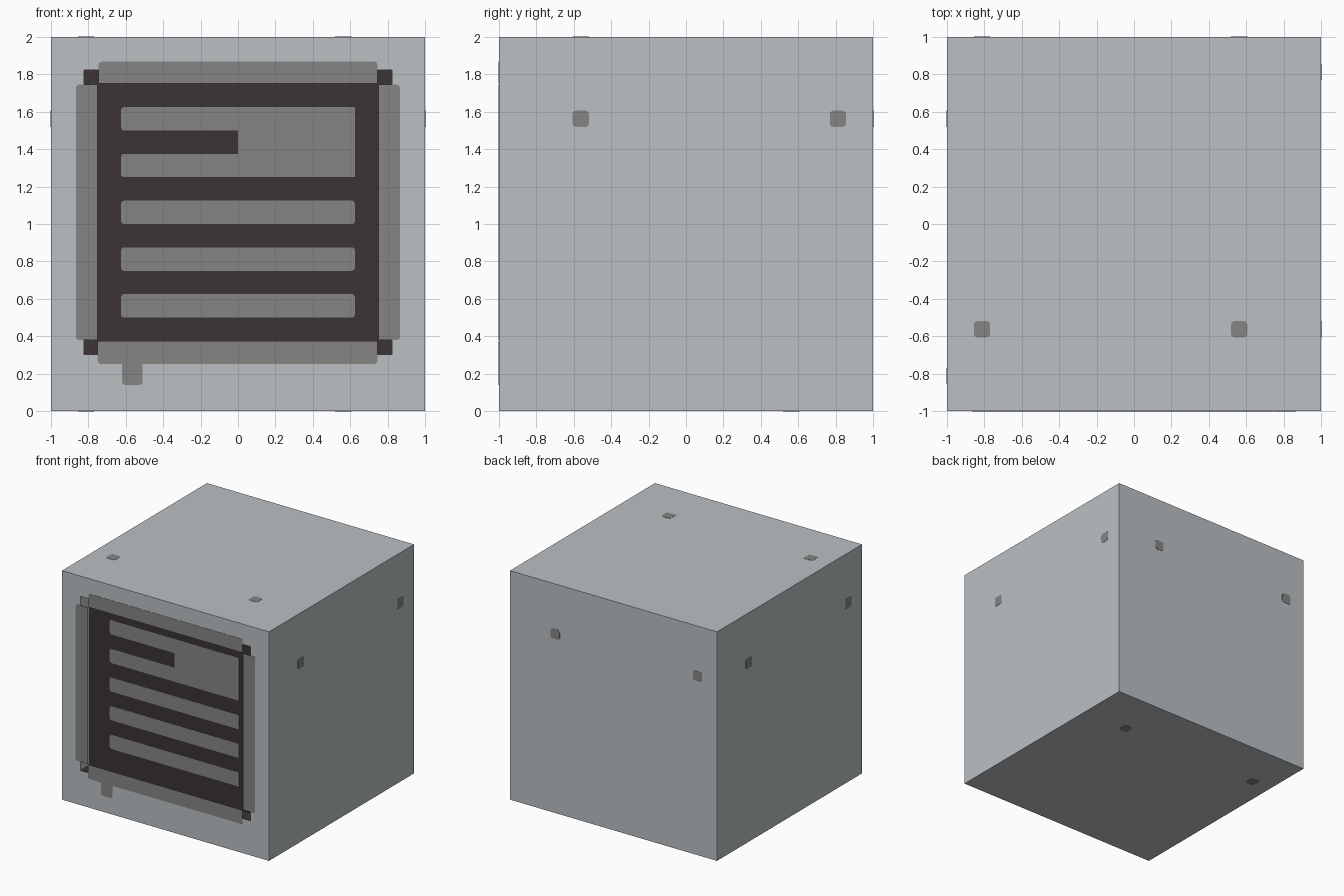
import bpy, bmesh
from mathutils import Matrix, Vector

cube = bpy.data.objects.get("Cube")
if cube:
    bpy.data.objects.remove(cube, do_unlink=True)


def material(name, rgb):
    mat = bpy.data.materials.new(name)
    mat.use_nodes = True
    mat.diffuse_color = (*rgb, 1)
    mat.node_tree.nodes["Principled BSDF"].inputs["Base Color"].default_value = (*rgb, 1)
    return mat


PALE = material("pale grey", (0.50, 0.53, 0.545))
GREY = material("mid grey", (0.235, 0.238, 0.230))
DARK = material("dark brown", (0.044, 0.034, 0.033))

X, Y, Z = Vector((1, 0, 0)), Vector((0, 1, 0)), Vector((0, 0, 1))
CELL = 0.125        # the design sits on a grid of 16 cells per side
THICK = 0.002
FRONT = (X, Z)


def finish(bm, name, *mats):
    bmesh.ops.recalc_face_normals(bm, faces=bm.faces)
    mesh = bpy.data.meshes.new(name)
    bm.to_mesh(mesh)
    bm.free()
    for mat in mats:
        mesh.materials.append(mat)
    obj = bpy.data.objects.new(name, mesh)
    bpy.context.collection.objects.link(obj)


def plate(name, side, u0, u1, v0, v1, sunk=0, rounded=lambda co: True):
    """Thin painted plate on a side given by its right and up axes."""
    u, v = side
    n = u.cross(v)
    bm = bmesh.new()
    corners = [bm.verts.new((a, b, 0)) for a, b in ((u0, v0), (u1, v0), (u1, v1), (u0, v1))]
    bm.faces.new(corners)
    bmesh.ops.bevel(bm, geom=[c for c in corners if rounded(c.co)], offset=0.016,
                    segments=3, profile=0.5, affect='VERTICES')
    top = bmesh.ops.extrude_face_region(bm, geom=bm.faces[:])["geom"]
    bmesh.ops.translate(bm, vec=(0, 0, THICK),
                        verts=[g for g in top if isinstance(g, bmesh.types.BMVert)])
    turn = Matrix((u, v, n)).transposed().to_4x4()
    bmesh.ops.transform(bm, verts=bm.verts,
                        matrix=Matrix.Translation(Z + n * (1 - sunk)) @ turn)
    finish(bm, name, GREY)


# Body with a square recess in the front
bm = bmesh.new()
bmesh.ops.create_cube(bm, size=2, matrix=Matrix.Translation(Z))
bm.normal_update()
front = min(bm.faces, key=lambda f: f.calc_center_median().y)
bmesh.ops.inset_region(bm, faces=[front], thickness=2 * CELL)
for vert in front.verts:
    if vert.co.z < 1:
        vert.co.z += CELL
grown = bmesh.ops.extrude_face_region(bm, geom=[front])["geom"]
if front.is_valid:
    bmesh.ops.delete(bm, geom=[front], context='FACES_ONLY')
bmesh.ops.translate(bm, vec=Y * CELL,
                    verts=[g for g in grown if isinstance(g, bmesh.types.BMVert)])
for face in bm.faces:
    c = face.calc_center_median()
    face.material_index = int(-0.999 < c.y < -0.8 and abs(c.x) < 0.8)
finish(bm, "body", PALE, DARK)

# Painted border around the recess, rounded on its outer corners
outer = lambda co: abs(co.x) > 0.78 or co.y > 0.78 or co.y < -0.65
plate("border_top", FRONT, -0.745, 0.745, 0.75, 0.868, rounded=outer)
plate("border_bottom", FRONT, -0.75, 0.745, -0.748, -0.625, rounded=outer)
plate("border_right", FRONT, -0.866, -0.75, -0.62, 0.745, rounded=outer)
plate("border_left", FRONT, 0.75, 0.866, -0.62, 0.745, rounded=outer)
plate("border_drip", FRONT, -0.62, -0.51, -0.86, -0.74,
      rounded=lambda co: co.y < -0.8)

# Grille bars on the back of the recess
for i in range(5):
    low = -0.5 + 2 * CELL * i
    plate(f"grille_bar_{i + 1}", FRONT, -0.625, 0.625, low, low + CELL, sunk=CELL)
plate("grille_block", FRONT, 0, 0.625, 0.25, 0.625, sunk=CELL,
      rounded=lambda co: False)

# Pair of small spots on every other side
sides = {"left": (Y, Z), "back": (-X, Z), "right": (-Y, Z), "top": (-X, -Y), "bottom": (-X, Y)}
R = 0.043
for label, side in sides.items():
    for i, u in enumerate((-0.5625, 0.8125)):
        plate(f"{label}_spot_{i + 1}", side, u - R, u + R, 0.5625 - R, 0.5625 + R)
